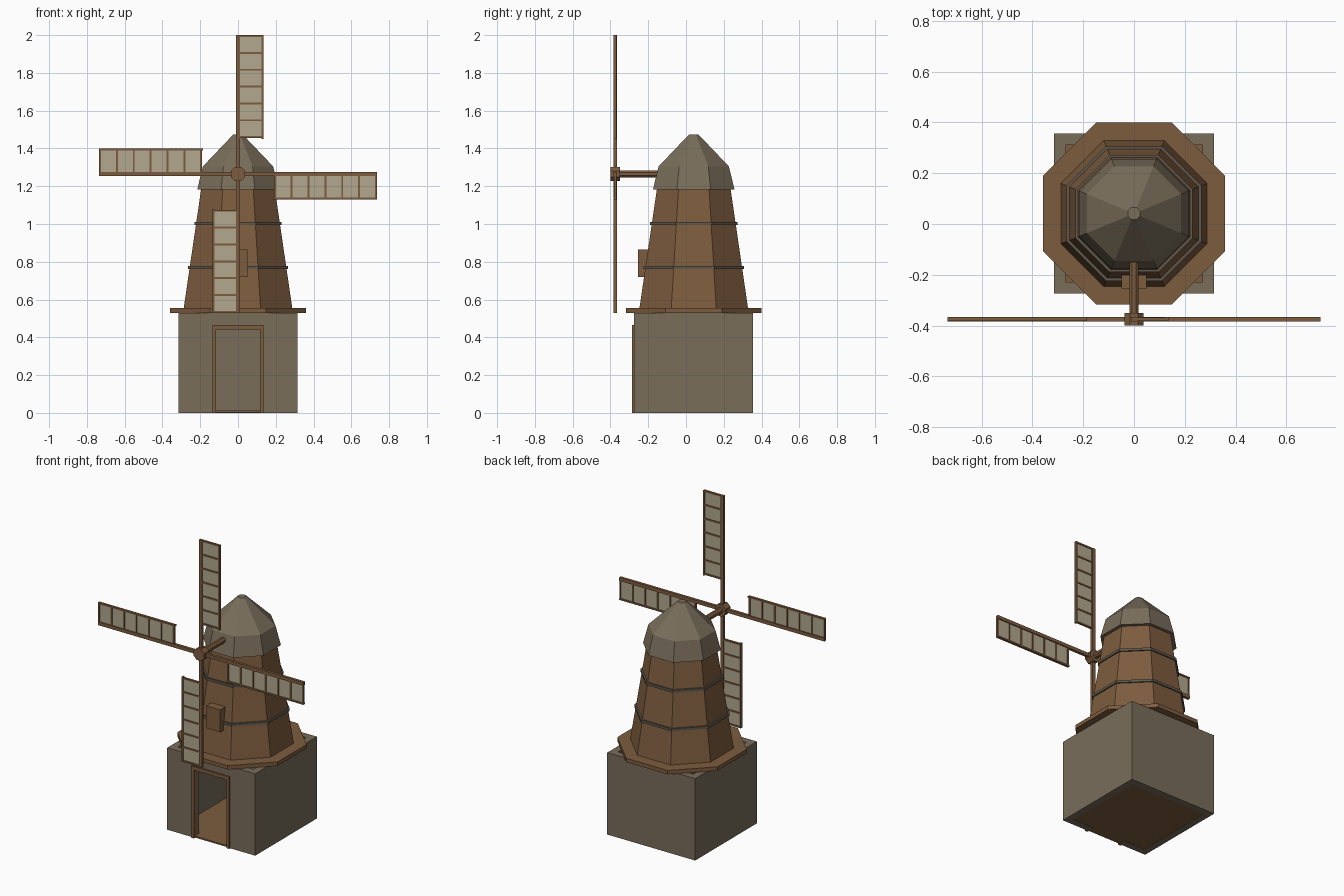
import bpy
import bmesh
import math
from mathutils import Matrix, Vector

if "Cube" in bpy.data.objects:
    bpy.data.objects.remove(bpy.data.objects["Cube"])

CY = 0.041                      # y of the tower axis
HUB = Vector((0, -0.375, 1.265))  # centre of the sail cross


def srgb(name, *rgb):
    m = bpy.data.materials.new(name)
    lin = [((c / 255 + 0.055) / 1.055) ** 2.4 for c in rgb]
    m.diffuse_color = (*lin, 1)
    m.use_nodes = True
    m.node_tree.nodes["Principled BSDF"].inputs["Base Color"].default_value = m.diffuse_color
    return m


STONE = srgb("stone_grey", 121, 109, 90)
WOOD = srgb("wood_brown", 125, 92, 62)
CLOTH = srgb("sail_cream", 178, 168, 143)
IRON = srgb("band_grey", 96, 89, 76)


def finish(name, bm, mat):
    bmesh.ops.recalc_face_normals(bm, faces=bm.faces)
    me = bpy.data.meshes.new(name)
    bm.to_mesh(me)
    bm.free()
    if mat:
        me.materials.append(mat)
    ob = bpy.data.objects.new(name, me)
    bpy.context.collection.objects.link(ob)
    return ob


def add_box(bm, x, y, z, matrix=Matrix()):
    """Box given by (min, max) ranges."""
    size = Matrix.Diagonal((x[1] - x[0], y[1] - y[0], z[1] - z[0], 1))
    mid = Matrix.Translation([(a[0] + a[1]) / 2 for a in (x, y, z)])
    bmesh.ops.create_cube(bm, size=1, matrix=matrix @ mid @ size)


def boxes(name, mat, *ranges):
    bm = bmesh.new()
    for r in ranges:
        add_box(bm, *r)
    return finish(name, bm, mat)


def octagon(name, mat, rings, matrix=Matrix.Translation((0, CY, 0))):
    """Eight-sided solid through (half width, height) rings, flat side forward."""
    bm = bmesh.new()
    loops = []
    for half, z in rings:
        r = half / math.cos(math.pi / 8)
        loops.append([bm.verts.new(matrix @ Vector((
            r * math.cos((i + 0.5) * math.pi / 4),
            r * math.sin((i + 0.5) * math.pi / 4), z))) for i in range(8)])
    for a, b in zip(loops, loops[1:]):
        for i in range(8):
            j = (i + 1) % 8
            bm.faces.new((a[i], a[j], b[j], b[i]))
    bm.faces.new(loops[0])
    bm.faces.new(loops[-1])
    return finish(name, bm, mat)


# Hollow square stone base with a doorway
base = boxes("stone_base", STONE, ((-0.315, 0.315), (CY - 0.315, CY + 0.315), (0, 0.53)))
room = boxes("room_cutter", None, ((-0.27, 0.27), (CY - 0.27, CY + 0.27), (-0.1, 0.7)))
doorway = boxes("doorway_cutter", None, ((-0.119, 0.119), (-0.4, -0.1), (-0.1, 0.445)))
for cutter in (room, doorway):
    mod = base.modifiers.new(cutter.name, 'BOOLEAN')
    mod.operation = 'DIFFERENCE'
    mod.solver = 'EXACT'
    mod.object = cutter
    cutter.hide_render = True
    cutter.hide_viewport = True
    cutter.display_type = 'WIRE'

# Floor boards and door frame
boxes("floor", WOOD, ((-0.27, 0.27), (CY - 0.27, CY + 0.27), (0.002, 0.012)),
      ((-0.119, 0.119), (-0.274, CY - 0.27), (0.002, 0.012)))
boxes("door_frame", WOOD,
      ((-0.136, -0.117), (-0.285, -0.255), (0, 0.442)),
      ((0.117, 0.136), (-0.285, -0.255), (0, 0.442)),
      ((-0.136, 0.136), (-0.285, -0.255), (0.442, 0.465)))

# Platform, tapered tower, bands and cap
octagon("platform", WOOD, [(0.359, 0.53), (0.359, 0.555)])
octagon("tower", WOOD, [(0.288, 0.55), (0.19, 1.22)])
for n, (half, z) in enumerate(((0.265, 0.77), (0.231, 1.003))):
    octagon(f"tower_band_{n + 1}", IRON, [(half, z - 0.008), (half, z + 0.008)])
octagon("cap", STONE, [(0.216, 1.182), (0.186, 1.305), (0.024, 1.475)])

# Small shutter box on the front
boxes("window_box", WOOD, ((-0.05, 0.05), (-0.254, -0.19), (0.72, 0.865)))

# Axle and hub, running forward from the cap
forward = Matrix.Translation((0, 0, HUB.z)) @ Matrix.Rotation(math.pi / 2, 4, 'X')
octagon("axle", WOOD, [(0.018, 0.0), (0.018, 0.36)], forward)
octagon("hub", WOOD, [(0.038, 0.35), (0.038, 0.40)], forward)

# Four sails: stock, outer rail, crossbars and cloth, each turned a quarter
for n in range(4):
    turn = Matrix.Translation(HUB) @ Matrix.Rotation(n * math.pi / 2, 4, 'Y')
    frame, cloth = bmesh.new(), bmesh.new()
    add_box(frame, (-0.011, 0.011), (-0.009, 0.009), (0, 0.735), turn)
    add_box(frame, (0.125, 0.135), (-0.008, 0.008), (0.185, 0.735), turn)
    for i in range(7):
        z = 0.195 + i * 0.0892
        add_box(frame, (0.005, 0.13), (-0.007, 0.007), (z - 0.005, z + 0.005), turn)
    add_box(cloth, (0.005, 0.13), (-0.002, 0.002), (0.195, 0.73), turn)
    finish(f"sail_frame_{n + 1}", frame, WOOD)
    finish(f"sail_cloth_{n + 1}", cloth, CLOTH)
